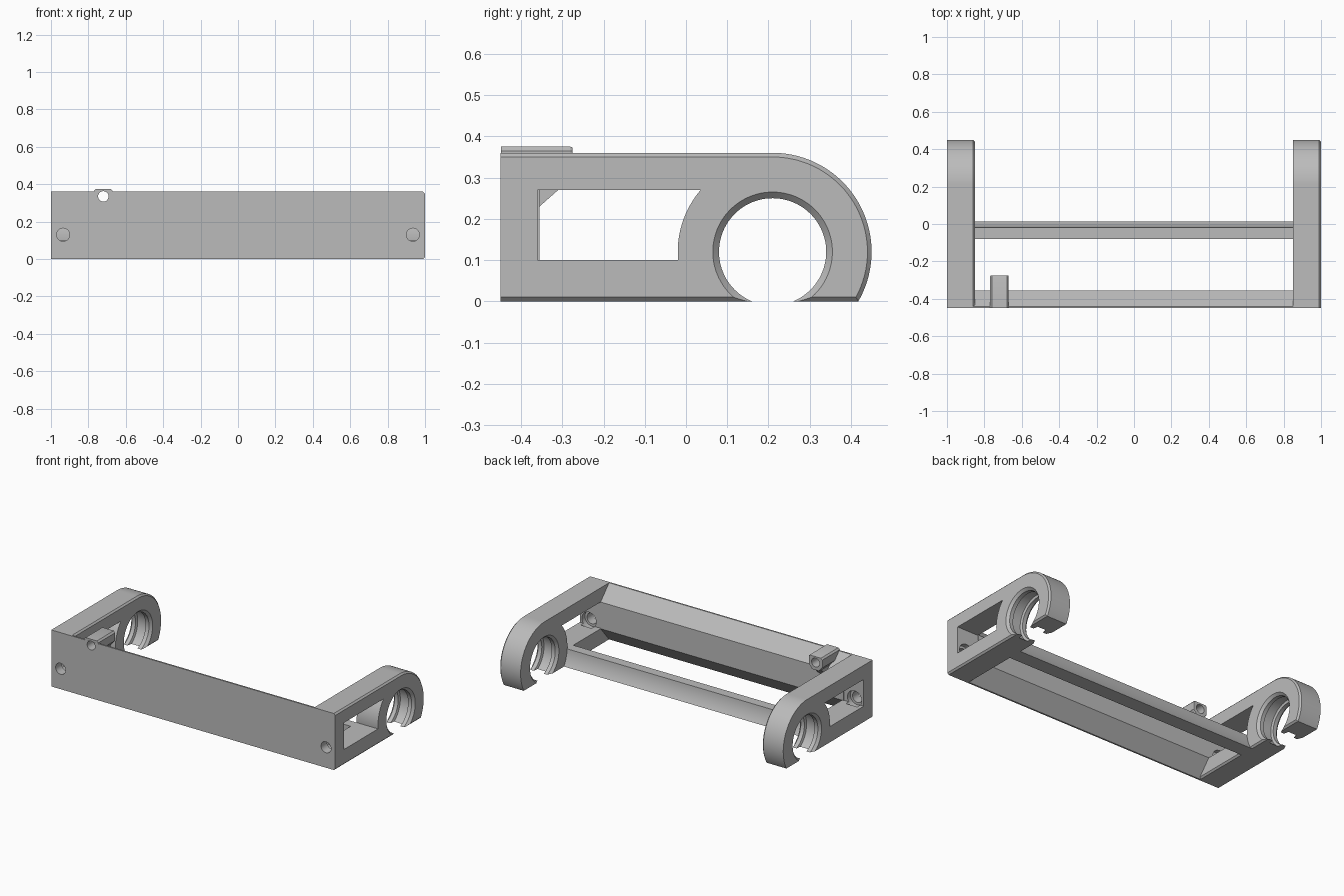
import bpy, bmesh
from math import sin, cos, asin, pi, radians

if "Cube" in bpy.data.objects:
    bpy.data.objects.remove(bpy.data.objects["Cube"])

grey = bpy.data.materials.new("plain_grey")
grey.use_nodes = True
grey.diffuse_color = (0.5, 0.5, 0.5, 1)
grey.node_tree.nodes["Principled BSDF"].inputs["Base Color"].default_value = (0.5, 0.5, 0.5, 1)

CY, CZ = 0.21, 0.12      # bore axis
FRONT, TOP = -0.45, 0.36


def loft(name, rings):
    """Skin a closed solid through matching rings of 3D points."""
    bm = bmesh.new()
    loops = [[bm.verts.new(p) for p in ring] for ring in rings]
    n = len(loops[0])
    for a, b in zip(loops, loops[1:]):
        for i in range(n):
            j = (i + 1) % n
            bm.faces.new((a[i], a[j], b[j], b[i]))
    bm.faces.new(loops[0][::-1])
    bm.faces.new(loops[-1])
    bmesh.ops.recalc_face_normals(bm, faces=bm.faces)
    mesh = bpy.data.meshes.new(name)
    bm.to_mesh(mesh)
    bm.free()
    mesh.materials.append(grey)
    ob = bpy.data.objects.new(name, mesh)
    bpy.context.collection.objects.link(ob)
    return ob


def prism_x(name, profile, x0, x1):
    return loft(name, [[(x, y, z) for y, z in profile] for x in (x0, x1)])


def lathe(name, steps, at, axis, n=64):
    """Stacked circles (position, radius) along x or y."""
    rings = []
    for pos, r in steps:
        circle = [(r * cos(2 * pi * k / n), r * sin(2 * pi * k / n)) for k in range(n)]
        rings.append([(pos, at[0] + u, at[1] + v) if axis == "x"
                      else (at[0] + u, pos, at[1] + v) for u, v in circle])
    return loft(name, rings)


def arc(r, a0, a1, n=28):
    return [(CY + r * cos(a0 + (a1 - a0) * k / n), CZ + r * sin(a0 + (a1 - a0) * k / n))
            for k in range(n + 1)]


def cut(ob, cutters):
    for c in cutters:
        c.hide_render = True
        mod = ob.modifiers.new("cut", "BOOLEAN")
        mod.operation, mod.solver, mod.object = "DIFFERENCE", "EXACT", c
    bpy.context.view_layer.update()
    deps = bpy.context.evaluated_depsgraph_get()
    mesh = bpy.data.meshes.new_from_object(ob.evaluated_get(deps))
    ob.modifiers.clear()
    ob.data = mesh


def remove(obs):
    for ob in obs:
        bpy.data.objects.remove(ob)


def outline(inset):
    """Side outline of an end bracket, rounded at the back."""
    end = asin((inset - CZ) / (0.24 - inset))
    return [(FRONT, inset), (FRONT, TOP - inset)] + arc(0.24 - inset, pi / 2, end, 48)


# End brackets: window, open clip bore and countersunk screw hole
window = [(-0.36, 0.10), (-0.36, 0.27)] + arc(0.23, pi - asin(0.15 / 0.23), pi + asin(0.02 / 0.23))
parts = []
for name, x0, hole_x in (("left_bracket", 0.85, 0.935), ("right_bracket", -1.0, -0.935)):
    x1 = x0 + 0.15
    bracket = loft(name, [[(x, y, z) for y, z in outline(i)]
                          for x, i in ((x0, 0), (x1 - 0.01, 0), (x1, 0.01))])
    bore = lathe("bore_cutter", [(x0 - 0.01, 0.145), (x0, 0.145), (x0 + 0.015, 0.13),
                                 (x0 + 0.04, 0.13), (x0 + 0.045, 0.145), (x1 - 0.045, 0.145),
                                 (x1 - 0.04, 0.13), (x1 - 0.015, 0.13), (x1, 0.145),
                                 (x1 + 0.01, 0.145)], (CY, CZ), "x", 96)
    opening = prism_x("window_cutter", window, x0 - 0.1, x1 + 0.1)
    screw = lathe("screw_cutter", [(FRONT - 0.1, 0.035), (-0.39, 0.035), (-0.39, 0.05),
                                   (-0.33, 0.05)], (hole_x, 0.13), "y", 40)
    cut(bracket, [bore, opening, screw])
    remove([bore, opening, screw])
    parts.append(bracket)

# Front plate with sloped inner faces
plate = prism_x("front_plate", [(FRONT, 0), (FRONT, TOP), (-0.44, TOP), (-0.355, 0.27),
                                (-0.355, 0.10), (-0.44, 0)], -0.861, 0.851)

# Rear cross bar, hollowed along its back to clear the bore
bar = prism_x("cross_bar", [(-0.08, 0), (-0.08, 0.10)]
              + arc(0.23, pi + asin(0.02 / 0.23), pi + asin(CZ / 0.23), 8), -0.861, 0.851)

# Small cable tube on the top edge, with a sloped support below
TX, TZ = -0.72, 0.335
half = [(0.04, 0.04), (0.05, 0.03), (0.05, -0.02), (0.025, -0.05)]
section = half + [(-u, v) for u, v in reversed(half)]
tube = loft("cable_tube", [[(TX + u * s, y, TZ + v * s) for u, v in section]
                           for y, s in ((-0.449, 1), (-0.28, 1), (-0.275, 0.95))])
support = prism_x("tube_support", [(-0.40, 0.20), (-0.355, 0.23), (-0.285, 0.292), (-0.40, 0.292)],
                  TX - 0.03, TX + 0.03)
drill = lathe("tube_cutter", [(FRONT - 0.1, 0.028), (-0.2, 0.028)], (TX, TZ), "y", 32)
for ob in (plate, tube):
    cut(ob, [drill])
remove([drill])

# Smooth the round surfaces, keep the edges crisp
parts += [plate, bar, tube, support]
bpy.ops.object.select_all(action="DESELECT")
for ob in parts:
    ob.select_set(True)
bpy.context.view_layer.objects.active = parts[0]
bpy.ops.object.shade_smooth_by_angle(angle=radians(25))
